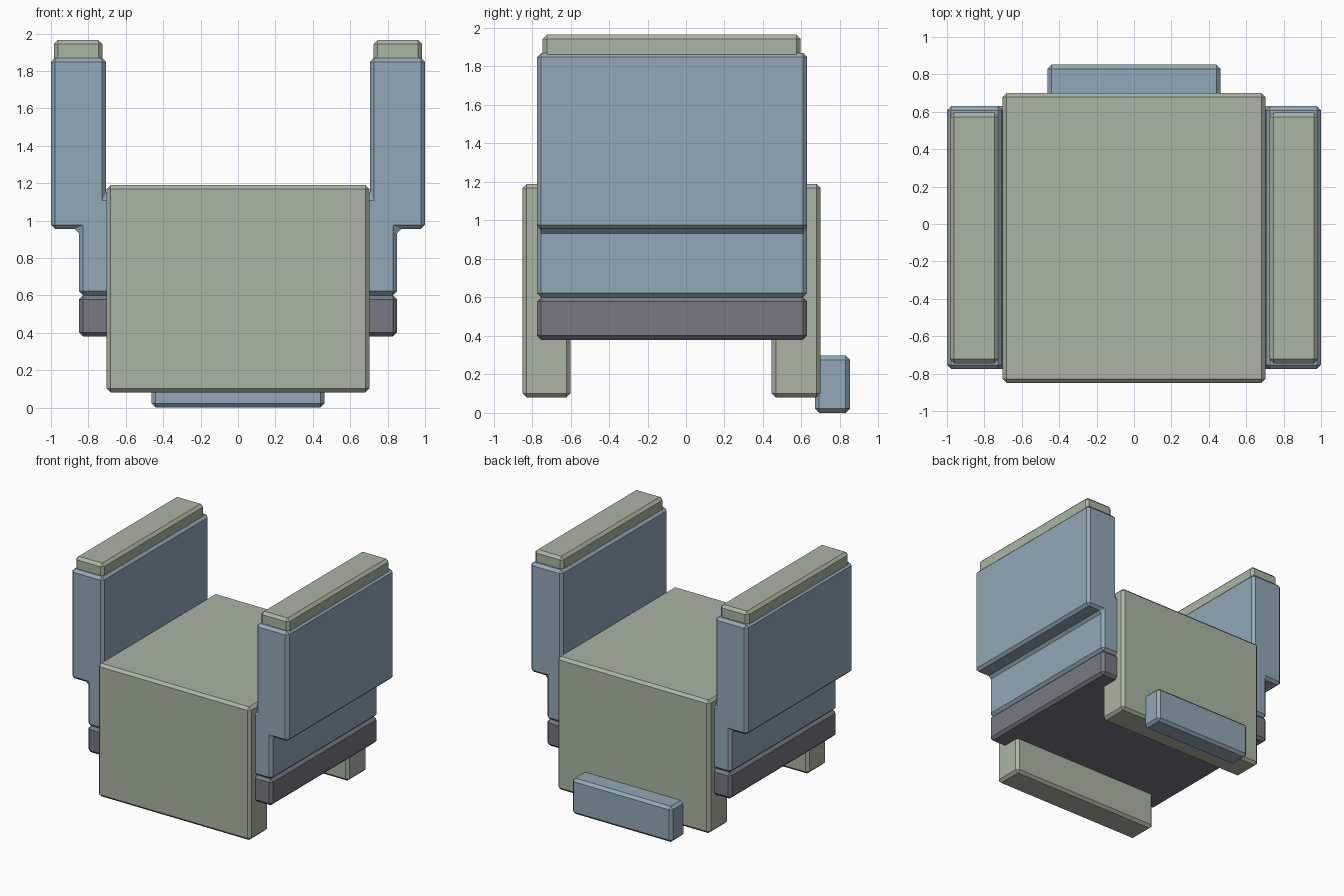
import bpy, bmesh

if "Cube" in bpy.data.objects:
    bpy.data.objects.remove(bpy.data.objects["Cube"])


def material(name, rgb):
    lin = [((c / 255 + 0.055) / 1.055) ** 2.4 for c in rgb]
    m = bpy.data.materials.new(name)
    m.diffuse_color = (*lin, 1)
    m.use_nodes = True
    m.node_tree.nodes["Principled BSDF"].inputs["Base Color"].default_value = m.diffuse_color
    return m


green = material("sage green", (170, 181, 163))
blue = material("grey blue", (146, 168, 184))
dark = material("dark grey", (120, 121, 130))


def extrude_profile(name, points, place, depth, mat, bevel=0.022):
    """Extrude a closed outline by depth, with chamfered edges."""
    bm = bmesh.new()
    face = bm.faces.new([bm.verts.new(place(a, b)) for a, b in points])
    ext = bmesh.ops.extrude_face_region(bm, geom=[face])
    verts = [v for v in ext["geom"] if isinstance(v, bmesh.types.BMVert)]
    bmesh.ops.translate(bm, vec=depth, verts=verts)
    bmesh.ops.recalc_face_normals(bm, faces=bm.faces[:])
    me = bpy.data.meshes.new(name)
    bm.to_mesh(me)
    bm.free()
    me.materials.append(mat)
    ob = bpy.data.objects.new(name, me)
    bpy.context.collection.objects.link(ob)
    mod = ob.modifiers.new("chamfer", 'BEVEL')
    mod.width = bevel
    mod.segments = 1
    mod.limit_method = 'ANGLE'
    return ob


def box(name, x, y, z, mat):
    outline = [(x[0], z[0]), (x[1], z[0]), (x[1], z[1]), (x[0], z[1])]
    return extrude_profile(name, outline, lambda a, b: (a, y[0], b),
                           (0, y[1] - y[0], 0), mat)


# Cradle: U-shaped section with stepped-out side walls
half = [(0.85, 0.60), (0.85, 0.955), (1.0, 0.955), (1.0, 1.87),
        (0.705, 1.87), (0.705, 1.13)]
section = half + [(-x, z) for x, z in reversed(half)]
extrude_profile("side_wall_cradle", section, lambda a, b: (a, -0.775, b),
                (0, 1.405, 0), blue)

# Saddle: front and back plates joined by a flat top
arch = [(-0.85, 0.08), (-0.60, 0.08), (-0.60, 0.5), (0.445, 0.5),
        (0.445, 0.08), (0.70, 0.08), (0.70, 1.19), (-0.85, 1.19)]
extrude_profile("saddle_body", arch, lambda a, b: (-0.703, a, b),
                (1.406, 0, 0), green)

# Dark base slab
box("base_slab", (-0.85, 0.85), (-0.775, 0.63), (0.38, 0.60), dark)

# Caps on the side walls
for side, x in (("left", (-0.985, -0.725)), ("right", (0.725, 0.985))):
    box(side + "_wall_cap", x, (-0.745, 0.595), (1.84, 1.965), green)

# Low bar behind the back plate
box("rear_bar", (-0.462, 0.462), (0.67, 0.852), (0.0, 0.297), blue)
